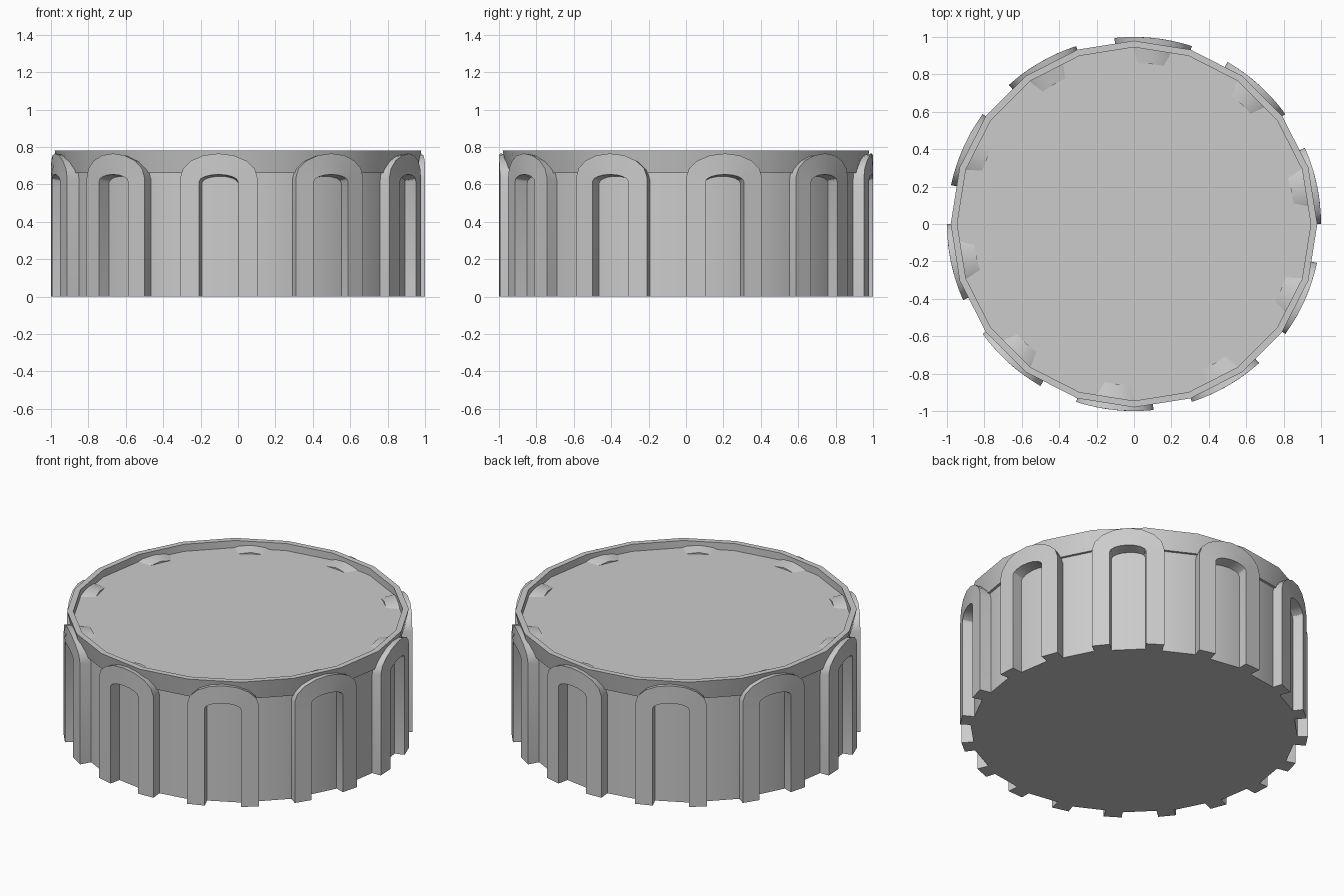
import bpy, bmesh, math

if "Cube" in bpy.data.objects:
    bpy.data.objects.remove(bpy.data.objects["Cube"])

SIDES = 20      # drum facets
ARCHES = 10     # raised arches round the wall
ARC_STEPS = 8   # segments over each arch


def finish(bm, name):
    bmesh.ops.recalc_face_normals(bm, faces=bm.faces)
    me = bpy.data.meshes.new(name)
    bm.to_mesh(me)
    bm.free()
    ob = bpy.data.objects.new(name, me)
    bpy.context.collection.objects.link(ob)
    bpy.ops.object.select_all(action='DESELECT')
    ob.select_set(True)
    bpy.context.view_layer.objects.active = ob
    bpy.ops.object.shade_smooth_by_angle(angle=math.radians(30))
    return ob


def polar(r, a, z):
    return (r * math.cos(a), r * math.sin(a), z)


# Drum: turned profile with flared rim and recessed lid
profile = [(0.94, 0), (0.94, 0.66), (0.955, 0.66), (0.98, 0.78),
           (0.945, 0.78), (0.945, 0.735)]
bm = bmesh.new()
rings = [[bm.verts.new(polar(r, math.tau * i / SIDES, z)) for i in range(SIDES)]
         for r, z in profile]
for a, b in zip(rings, rings[1:]):
    for i in range(SIDES):
        j = (i + 1) % SIDES
        bm.faces.new((a[i], a[j], b[j], b[i]))
bm.faces.new(rings[0])
bm.faces.new(rings[-1])
finish(bm, "drum_body")


# Outline of an arch as (angle offset, height) pairs
def outline(half_deg, spring, rise):
    half = math.radians(half_deg)
    pts = [(-half, 0)]
    for k in range(ARC_STEPS + 1):
        t = math.pi * k / ARC_STEPS
        pts.append((-half * math.cos(t), spring + rise * math.sin(t)))
    return pts + [(half, 0)]


# Arch: bent round the drum, its crown poking through above the lid
def add_arch(index):
    centre = math.radians(12 + 360 / ARCHES * index)
    bm = bmesh.new()

    def loop(pts, r, drop):
        return [bm.verts.new(polar(r, centre + a, z - (drop if z > 0 else 0)))
                for a, z in pts]

    outer, inner = outline(12, 0.635, 0.13), outline(6, 0.615, 0.038)
    fo, fi = loop(outer, 1.0, 0), loop(inner, 1.0, 0)
    bo, bi = loop(outer, 0.86, 0.02), loop(inner, 0.86, 0.02)
    for a, b in ((fo, fi), (bo, bi), (fo, bo), (fi, bi)):
        for k in range(len(a) - 1):
            bm.faces.new((a[k], a[k + 1], b[k + 1], b[k]))
    for k in (0, -1):
        bm.faces.new((fo[k], fi[k], bi[k], bo[k]))
    finish(bm, f"wall_arch_{index + 1}")


for i in range(ARCHES):
    add_arch(i)
